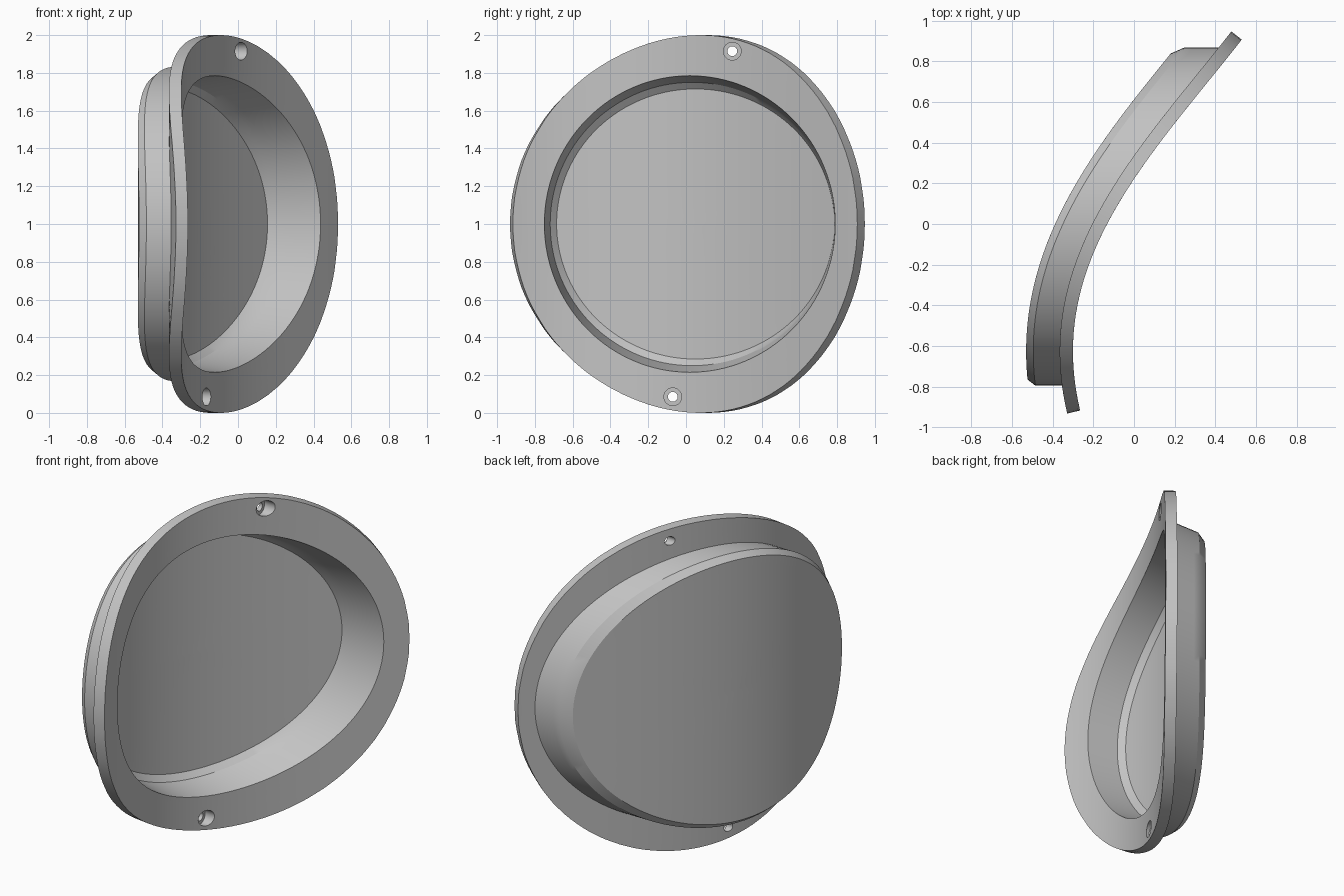
import bpy, bmesh, math
from mathutils import Matrix, Vector

old = bpy.data.objects.get("Cube")
if old:
    bpy.data.objects.remove(old, do_unlink=True)

N = 128
FLANGE = 0.065   # flange thickness
DEPTH = 0.23     # dish depth
KNOTS = [(-0.917, -0.265), (-0.66, -0.30), (-0.07, -0.167), (0.245, 0.016), (0.907, 0.53)]


def bend(y):
    """Sideways bow of the front surface (polynomial through the knots)."""
    total = 0
    for i, (yi, xi) in enumerate(KNOTS):
        for j, (yj, _) in enumerate(KNOTS):
            if i != j:
                xi *= (y - yj) / (yi - yj)
        total += xi
    return total


def normal(y):
    slope = (bend(y + 0.001) - bend(y - 0.001)) / 0.002
    return Vector((-1, slope)).normalized()


def place(y, z, off):
    """Point at y, z on the surface lying off behind the front surface."""
    y0 = y
    for _ in range(12):
        y0 = y - off * normal(y0).y
    return Vector((bend(y0) + off * normal(y0).x, y, z))


def ellipse(cy, ry, rz):
    angles = [2 * math.pi * i / N for i in range(N)]
    return [(cy + ry * math.cos(a), 1 + rz * math.sin(a)) for a in angles]


def rim_loops():
    """Disc outline wrapped along the bent sheet, front and back."""
    steps = 1000
    ya, yb = KNOTS[0][0], KNOTS[-1][0]
    ys = [ya + (yb - ya) * i / steps for i in range(steps + 1)]
    arc = [0]
    for a, b in zip(ys, ys[1:]):
        arc.append(arc[-1] + math.hypot(b - a, bend(b) - bend(a)))
    front, back = [], []
    for i in range(N):
        a = 2 * math.pi * i / N
        s = arc[-1] * (1 + math.cos(a)) / 2
        k = min(range(steps + 1), key=lambda m: abs(arc[m] - s))
        y, z = ys[k], 1 + math.sin(a)
        front.append((y, z))
        back.append((y + FLANGE * normal(y).y, z))
    return front, back


rim_front, rim_back = rim_loops()

# Section from the floor centre, over the rim, to the back centre:
# (loop, offset behind front surface, number of strips from the last loop)
section = [
    (ellipse(0.05, 0.01, 0.01), 0.215, 0),
    (ellipse(0.05, 0.735, 0.715), 0.215, 14),
    (ellipse(0.033, 0.752, 0.75), 0.185, 1),
    (ellipse(0.02, 0.77, 0.785), 0, 4),
    (rim_front, 0, 4),
    (rim_back, FLANGE, 1),
    (ellipse(0.037, 0.832, 0.832), FLANGE, 4),
    (ellipse(0.037, 0.832, 0.832), DEPTH - 0.035, 4),
    (ellipse(0.037, 0.802, 0.802), DEPTH, 1),
    (ellipse(0.037, 0.01, 0.01), DEPTH, 14),
]

bm = bmesh.new()
rings = []
last, last_off = None, 0
for loop, off, strips in section:
    if last is None:
        rings.append([bm.verts.new(place(y, z, off)) for y, z in loop])
    for k in range(1, strips + 1):
        t = k / strips
        rings.append([bm.verts.new(place(a[0] + (b[0] - a[0]) * t,
                                         a[1] + (b[1] - a[1]) * t,
                                         last_off + (off - last_off) * t))
                      for a, b in zip(last, loop)])
    last, last_off = loop, off
for r, q in zip(rings, rings[1:]):
    for i in range(N):
        j = (i + 1) % N
        bm.faces.new((r[i], r[j], q[j], q[i]))
bm.faces.new(rings[0])
bm.faces.new(rings[-1])
bmesh.ops.recalc_face_normals(bm, faces=bm.faces)
mesh = bpy.data.meshes.new("curved_dish")
bm.to_mesh(mesh)
bm.free()
dish = bpy.data.objects.new("curved_dish", mesh)
bpy.context.collection.objects.link(dish)

# Single grey material
grey = bpy.data.materials.new("plain_grey")
grey.use_nodes = True
color = (0.55, 0.55, 0.55, 1)
grey.diffuse_color = color
grey.node_tree.nodes["Principled BSDF"].inputs["Base Color"].default_value = color
mesh.materials.append(grey)

bpy.ops.object.select_all(action="DESELECT")
dish.select_set(True)
bpy.context.view_layer.objects.active = dish


def drill(y, z, radius, start, end):
    """Cut a round hole along x, start and end measured from the front surface."""
    cb = bmesh.new()
    middle = Vector((bend(y) + (start + end) / 2, y, z))
    turn = Matrix.Translation(middle) @ Matrix.Rotation(math.pi / 2, 4, "Y")
    bmesh.ops.create_cone(cb, cap_ends=True, segments=32, radius1=radius,
                          radius2=radius, depth=end - start, matrix=turn)
    cm = bpy.data.meshes.new("hole_cutter")
    cb.to_mesh(cm)
    cb.free()
    cutter = bpy.data.objects.new("hole_cutter", cm)
    cutter.hide_render = True
    bpy.context.collection.objects.link(cutter)
    mod = dish.modifiers.new("hole", "BOOLEAN")
    mod.operation = "DIFFERENCE"
    mod.solver = "EXACT"
    mod.object = cutter
    bpy.ops.object.modifier_apply(modifier=mod.name)
    bpy.data.objects.remove(cutter, do_unlink=True)


# Counterbored screw holes in the flange
for y, z in ((0.245, 1.915), (-0.07, 0.085)):
    drill(y, z, 0.047, -0.04, 0.2)
    drill(y, z, 0.026, -0.2, 0.2)

bpy.ops.object.shade_smooth_by_angle(angle=math.radians(25))
